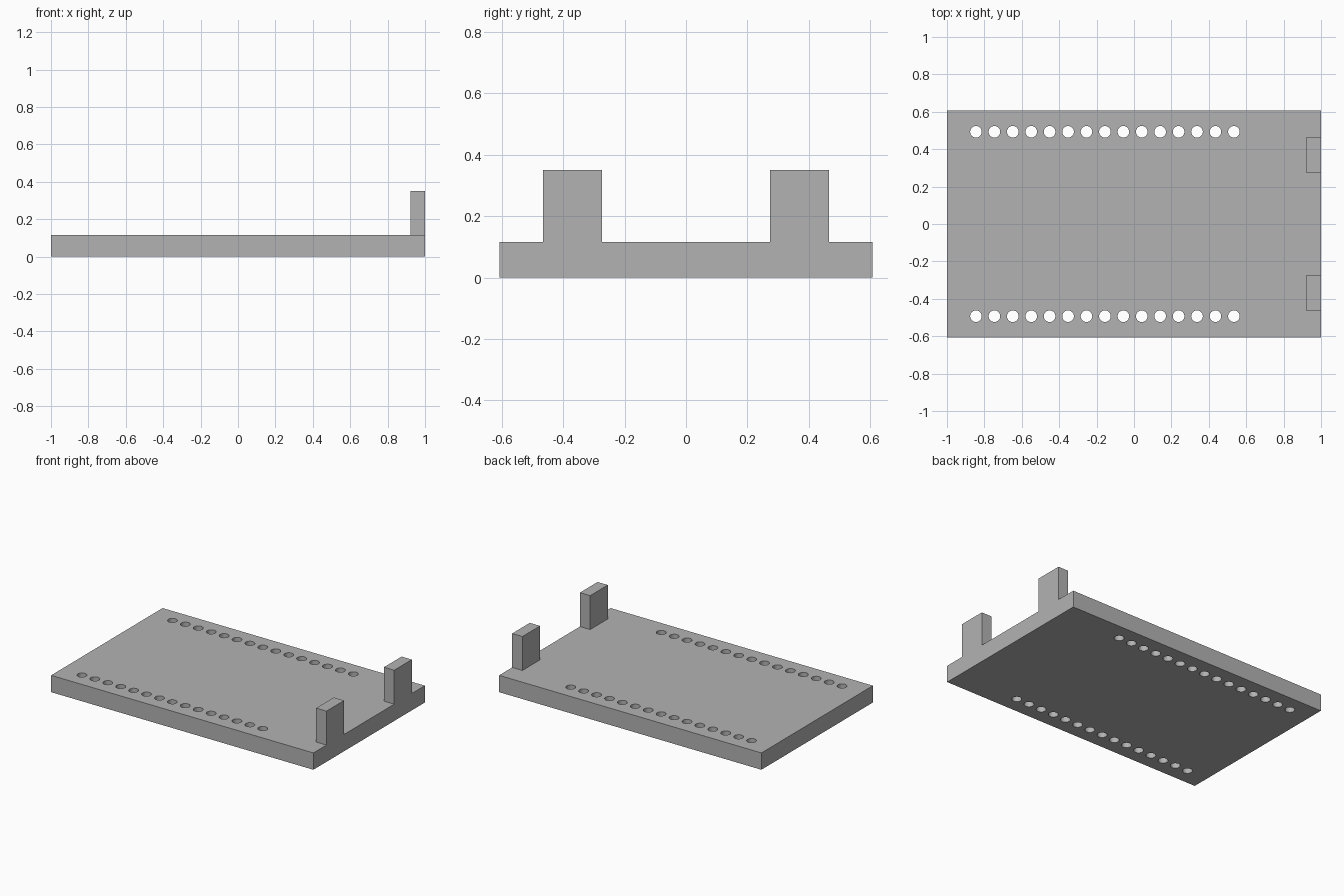
import bpy
import bmesh
from mathutils import Matrix

cube = bpy.data.objects.get("Cube")
if cube:
    bpy.data.objects.remove(cube, do_unlink=True)

LENGTH, WIDTH, THICK, TOP = 2.0, 1.214, 0.116, 0.35
HOLES, HOLE_R, HOLE_Y = 15, 0.031, 0.493
HOLE_START, HOLE_STEP = -0.845, 0.0985

grey = bpy.data.materials.new("plain_grey")
grey.use_nodes = True
colour = (0.45, 0.45, 0.45, 1)
grey.diffuse_color = colour
grey.node_tree.nodes["Principled BSDF"].inputs["Base Color"].default_value = colour


def make_object(name, bm):
    mesh = bpy.data.meshes.new(name)
    bm.to_mesh(mesh)
    bm.free()
    mesh.materials.append(grey)
    obj = bpy.data.objects.new(name, mesh)
    bpy.context.collection.objects.link(obj)
    return obj


def box(name, low, high):
    bm = bmesh.new()
    size = [b - a for a, b in zip(low, high)]
    centre = [(a + b) / 2 for a, b in zip(low, high)]
    bmesh.ops.create_cube(bm, size=1, matrix=Matrix.Translation(centre) @ Matrix.Diagonal((*size, 1)))
    return make_object(name, bm)


# Base plate
plate = box("base_plate", (-LENGTH / 2, -WIDTH / 2, 0), (LENGTH / 2, WIDTH / 2, THICK))

# Two rows of round through-holes
bm = bmesh.new()
for side in (-1, 1):
    for i in range(HOLES):
        place = Matrix.Translation((HOLE_START + i * HOLE_STEP, side * HOLE_Y, THICK / 2))
        bmesh.ops.create_cone(bm, cap_ends=True, segments=32, radius1=HOLE_R, radius2=HOLE_R,
                              depth=THICK * 2, matrix=place)
cutter = make_object("hole_cutter", bm)
cutter.hide_render = True
cutter.hide_set(True)
cut = plate.modifiers.new("pin_holes", "BOOLEAN")
cut.operation = "DIFFERENCE"
cut.solver = "EXACT"
cut.object = cutter

# Upright end posts, flush with the end of the plate
for name, low, high in (("back_post", 0.273, 0.465), ("front_post", -0.465, -0.273)):
    box(name, (0.922, low, THICK), (LENGTH / 2, high, TOP))
